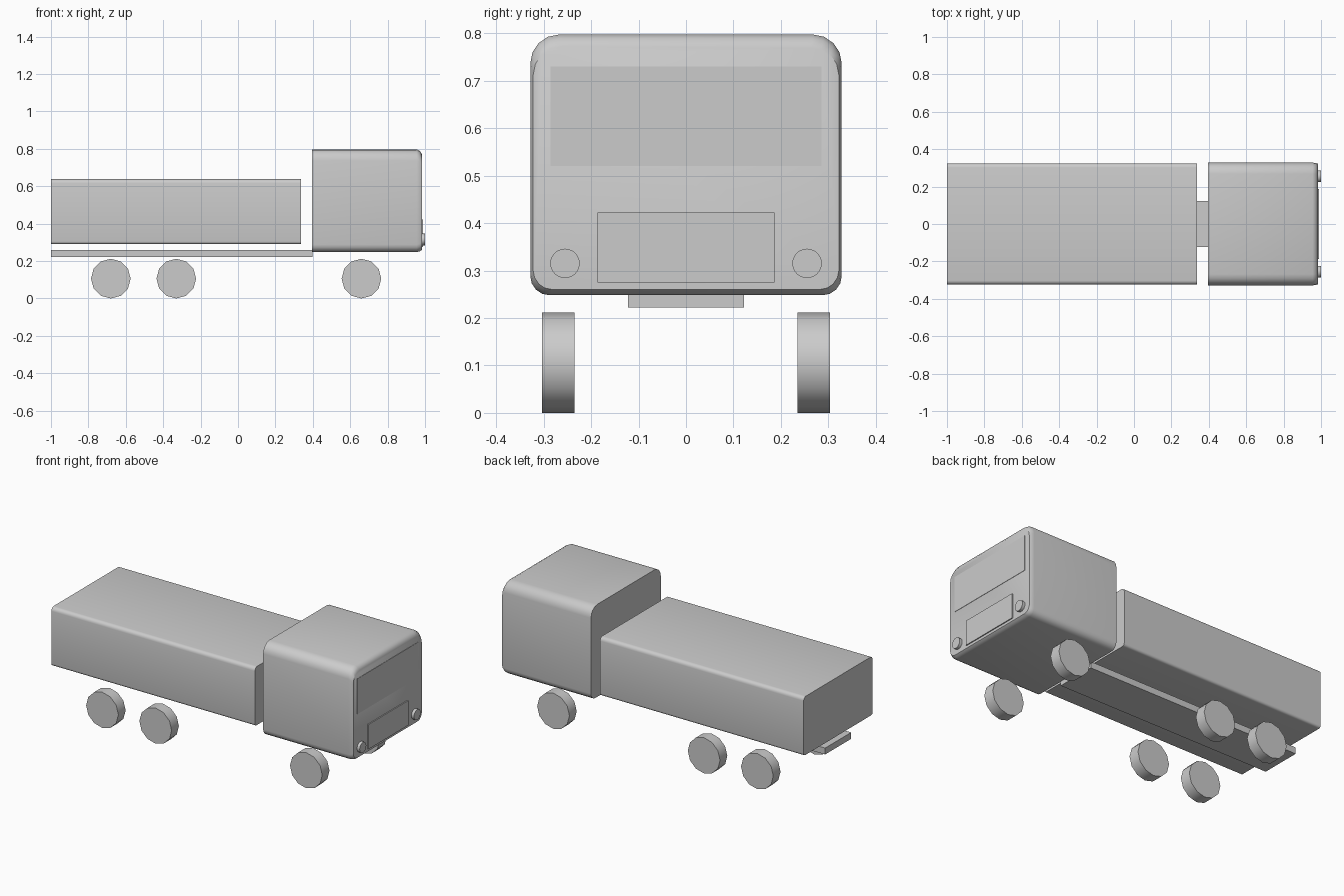
import bpy, bmesh
from math import sin, cos, pi

if "Cube" in bpy.data.objects:
    bpy.data.objects.remove(bpy.data.objects["Cube"])


def finish(bm, name, angle=35):
    bmesh.ops.recalc_face_normals(bm, faces=bm.faces[:])
    me = bpy.data.meshes.new(name)
    bm.to_mesh(me)
    bm.free()
    ob = bpy.data.objects.new(name, me)
    bpy.context.collection.objects.link(ob)
    bpy.ops.object.select_all(action='DESELECT')
    ob.select_set(True)
    bpy.context.view_layer.objects.active = ob
    bpy.ops.object.shade_smooth_by_angle(angle=angle * pi / 180)
    return ob


def rounded_ring(x, half_w, z0, z1, r_top, r_bot, seg=4):
    """Rounded rectangle in the yz plane."""
    pts = []
    corners = [(1, z1, r_top, 0), (-1, z1, r_top, 1), (-1, z0, r_bot, 2), (1, z0, r_bot, 3)]
    for sy, z, r, q in corners:
        cy = sy * (half_w - r)
        cz = z - r if q < 2 else z + r
        for i in range(seg + 1):
            a = (q + i / seg) * pi / 2
            pts.append((x, cy + r * cos(a), cz + r * sin(a)))
    return pts


def loft(name, rings):
    bm = bmesh.new()
    loops = [[bm.verts.new(p) for p in ring] for ring in rings]
    n = len(loops[0])
    for a, b in zip(loops, loops[1:]):
        for i in range(n):
            j = (i + 1) % n
            bm.faces.new((a[i], a[j], b[j], b[i]))
    bm.faces.new(loops[0])
    bm.faces.new(loops[-1])
    return finish(bm, name)


def box(name, x, y, z):
    bm = bmesh.new()
    bmesh.ops.create_cube(bm, size=1)
    for v in bm.verts:
        v.co = [lo + (c + 0.5) * (hi - lo) for c, (lo, hi) in zip(v.co, (x, y, z))]
    return finish(bm, name)


def disc(name, sides, r, depth, centre, axis):
    bm = bmesh.new()
    bmesh.ops.create_cone(bm, cap_ends=True, segments=sides, radius1=r, radius2=r, depth=depth)
    for v in bm.verts:
        x, y, z = v.co
        v.co = (z, x, y) if axis == 'X' else (x, z, y)
        for k in range(3):
            v.co[k] += centre[k]
    return finish(bm, name)


# Cab, with softened front rim
loft("cab", [
    rounded_ring(0.395, 0.328, 0.248, 0.797, 0.06, 0.04),
    rounded_ring(0.955, 0.328, 0.248, 0.797, 0.06, 0.04),
    rounded_ring(0.972, 0.326, 0.252, 0.789, 0.06, 0.04),
    rounded_ring(0.983, 0.322, 0.260, 0.772, 0.06, 0.04),
])

# Cargo body
loft("cargo_box", [rounded_ring(x, 0.324, 0.29, 0.638, 0.022, 0.015) for x in (-1, 0.338)])

# Chassis beam
box("chassis", (-1, 0.397), (-0.122, 0.122), (0.222, 0.26))

# Panels on the cab front
box("windshield", (0.975, 0.985), (-0.285, 0.285), (0.52, 0.73))
box("grille", (0.975, 0.989), (-0.187, 0.187), (0.275, 0.422))

# Headlights and wheels
for side, s in (("right", -1), ("left", 1)):
    disc("headlight_" + side, 24, 0.031, 0.025, (0.9875, s * 0.255, 0.315), 'X')
    for pos, x in (("rear", -0.68), ("middle", -0.33), ("front", 0.66)):
        disc(f"wheel_{pos}_{side}", 12, 0.106, 0.068, (x, s * 0.269, 0.106), 'Y')
